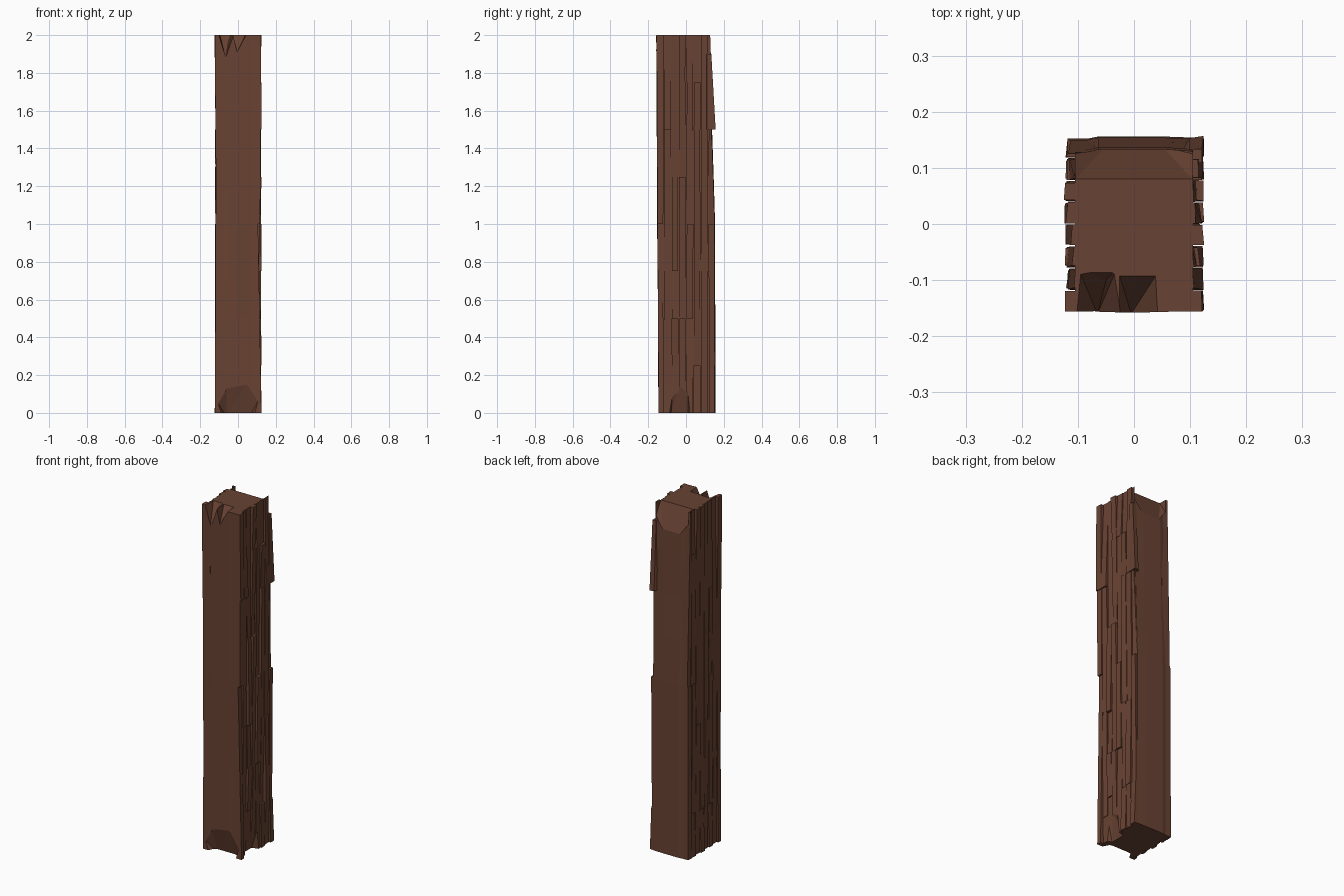
import bpy, bmesh, random

random.seed(7)
wood = bpy.data.materials.new("dark_wood")
wood.diffuse_color = (0.14, 0.055, 0.033, 1)


def make(name, bm):
    bmesh.ops.recalc_face_normals(bm, faces=bm.faces)
    me = bpy.data.meshes.new(name)
    bm.to_mesh(me)
    bm.free()
    me.materials.append(wood)
    ob = bpy.data.objects.new(name, me)
    bpy.context.collection.objects.link(ob)
    return ob


def loft(name, rings):
    bm = bmesh.new()
    rows = [[bm.verts.new(p) for p in r] for r in rings]
    n = len(rows[0])
    for a, b in zip(rows, rows[1:]):
        for i in range(n):
            bm.faces.new((a[i], a[(i + 1) % n], b[(i + 1) % n], b[i]))
    bm.faces.new(rows[0][::-1])
    bm.faces.new(rows[-1])
    return make(name, bm)


def hull(name, pts):
    bm = bmesh.new()
    for p in pts:
        bm.verts.new(p)
    bmesh.ops.convex_hull(bm, input=bm.verts)
    return make(name, bm)


# Gentle bow of the front and back faces along the length
def interp(tab, z):
    for (z0, v0), (z1, v1) in zip(tab, tab[1:]):
        if z <= z1:
            return v0 + (v1 - v0) * (z - z0) / (z1 - z0)
    return tab[-1][1]


FRONT = [(0, -.146), (.5, -.147), (1, -.152), (1.5, -.154), (2, -.157)]
BACK = [(0, .156), (1, .154), (1.4, .142), (1.5, .138), (1.85, .136), (2, .130)]

# Solid core
rings = []
for k in range(9):
    z = k / 4
    f, b = interp(FRONT, z), interp(BACK, z)
    w = .105
    rings.append([(-w, f + .006, z), (-.063, f, z), (0, f - .001, z), (.05, f, z), (w, f + .003, z),
                  (w, b - .002, z), (.05, b, z), (-.063, b, z), (-w, b - .008, z)])
parts = [loft("beam_core", rings)]

# Split wood strips: per column (z0, z1, depth at z0, depth at z1)
Y = [-.157, -.118, -.078, -.039, 0, .039, .078, .118, .157]
right = [
    [(0, 1, .124, .106), (1, 1.5, .117, .120), (1.5, 2, .125, .121)],
    [(.15, .75, .108, .117), (.75, 1.5, .112, .116), (1.5, 2, .124, .107)],
    [(.25, .5, .113, .123), (.5, .75, .114, .109), (.75, 1.25, .124, .118), (1.25, 2, .112, .107)],
    [(0, .5, .110, .122), (.5, 1.25, .113, .124), (1.25, 1.75, .110, .121), (1.75, 2, .117, .125)],
    [(0, .5, .118, .110), (.5, 1, .120, .125), (1, 1.75, .112, .118), (1.75, 2, .121, .110)],
    [(0, .25, .124, .118), (.25, .75, .109, .122), (.75, 1.5, .117, .123), (1.5, 1.75, .116, .124), (1.75, 2, .112, .106)],
    [(0, .25, .114, .122), (.25, .75, .125, .119), (.75, 1.5, .112, .120), (1.5, 2, .122, .115)],
    [(0, .25, .125, .121), (.25, 1, .116, .120), (1, 1.5, .108, .118)],
]
left = [
    [(0, .5, .123, .120), (.5, 1.25, .120, .117), (1.25, 2, .117, .123)],
    [(0, .5, .112, .120), (.5, 1.25, .121, .116), (1.25, 2, .118, .107)],
    [(0, .25, .120, .114), (.25, 1, .118, .123), (1, 1.5, .116, .123), (1.5, 2, .120, .111)],
    [(0, .75, .114, .122), (.75, 1.25, .118, .122), (1.25, 2, .121, .113)],
    [(0, .25, .124, .115), (.25, 1, .121, .117), (1, 2, .116, .122)],
    [(0, .75, .115, .123), (.75, 1.5, .119, .115), (1.5, 2, .117, .125)],
    [(0, .25, .122, .112), (.25, 1, .118, .122), (1, 1.75, .117, .120), (1.75, 2, .115, .107)],
    [(0, 1, .122, .119), (1, 2, .118, .122)],
]


def strips(table, s, name):
    for c, col in enumerate(table):
        for z0, z1, d0, d1 in col:
            pts = []
            for z, d in ((z0, d0), (z1, d1)):
                lo = Y[c] + random.uniform(0, .005) if c else interp(FRONT, z) + .001
                hi = Y[c + 1] - random.uniform(0, .005) if c < 7 else interp(BACK, z) - .004
                pts.append([(s * .07, lo, z), (s * d, lo, z),
                            (s * (d - random.uniform(0, .005)), hi, z), (s * .07, hi, z)])
            parts.append(loft(name, pts))


strips(right, 1, "right_splinter")
strips(left, -1, "left_splinter")

# Lifted splinter at the back right corner
parts.append(loft("lifted_splinter", [
    [(.07, .10, 1.5), (.123, .11, 1.5), (.124, .157, 1.5), (.098, .153, 1.5)],
    [(.07, .10, 1.9), (.121, .11, 1.9), (.121, .134, 1.9), (.098, .133, 1.9)]]))

# Chips broken out of both ends
cutters = [
    hull("front_top_chip_a", [(-.112, -.2, 2.02), (-.10, -.078, 2.02), (-.03, -.078, 2.02), (-.01, -.2, 2.02),
                              (-.065, -.16, 1.88), (-.065, -.2, 1.88), (-.05, -.10, 1.97)]),
    hull("front_top_chip_b", [(-.03, -.2, 2.02), (-.03, -.078, 2.02), (.048, -.078, 2.02), (.055, -.2, 2.02),
                              (-.005, -.16, 1.91), (-.005, -.2, 1.91)]),
    hull("back_top_chip", [(-.104, .08, 2.001), (.104, .08, 2.001), (-.104, .2, 2.02), (.104, .2, 2.02),
                           (-.104, .125, 1.93), (.104, .125, 1.93), (-.05, .139, 1.85), (.05, .139, 1.85),
                           (-.10, .2, 1.9), (.10, .2, 1.9), (-.05, .2, 1.85), (.05, .2, 1.85)]),
    hull("front_bottom_chip", [(-.112, -.2, -.02), (.112, -.2, -.02), (-.06, -.10, -.02), (.06, -.10, -.02),
                               (-.06, -.15, .14), (.05, -.15, .16), (-.06, -.2, .14), (.05, -.2, .16),
                               (-.105, -.145, .05), (.105, -.145, .06)]),
    hull("right_bottom_chip", [(.2, -.125, -.02), (.2, .045, -.02), (.075, -.08, -.02), (.075, .01, -.02),
                               (.118, -.07, .13), (.118, -.035, .16), (.118, .01, .12),
                               (.2, -.07, .13), (.2, -.035, .16), (.2, .01, .12)]),
]
for ob in parts:
    for c in cutters:
        m = ob.modifiers.new("chip", 'BOOLEAN')
        m.operation = 'DIFFERENCE'
        m.solver = 'EXACT'
        m.object = c

# Bake the chips and discard the cutters
dg = bpy.context.evaluated_depsgraph_get()
baked = [bpy.data.meshes.new_from_object(ob.evaluated_get(dg)) for ob in parts]
for ob, me in zip(parts, baked):
    ob.modifiers.clear()
    ob.data = me
for c in cutters:
    bpy.data.objects.remove(c)
